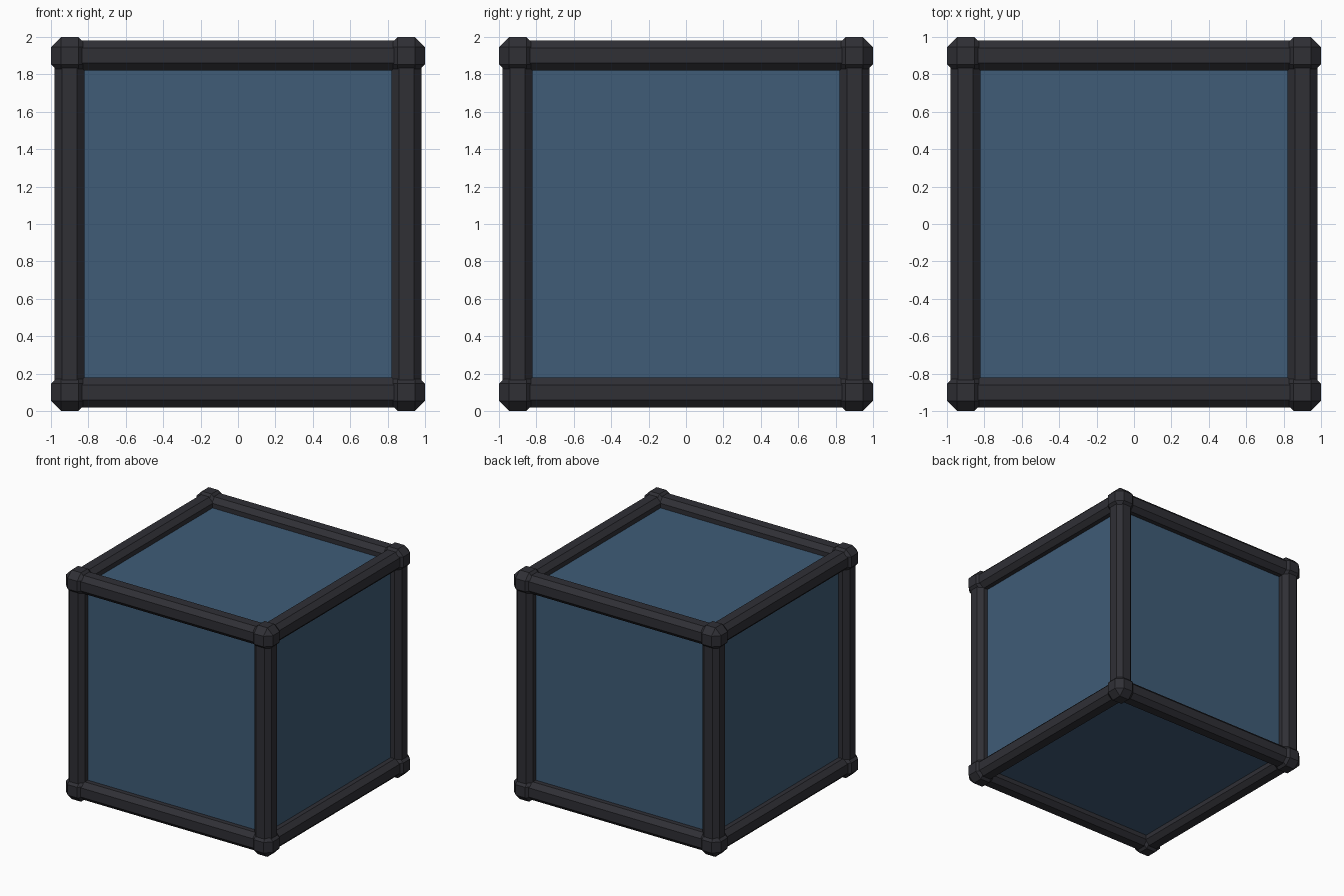
import bpy, bmesh
from itertools import product
from mathutils import Vector

if "Cube" in bpy.data.objects:
    bpy.data.objects.remove(bpy.data.objects["Cube"])

C = 0.9      # distance of the frame's centre lines from the cube centre
MID = 1.0    # height of the cube centre


def material(name, rgb):
    m = bpy.data.materials.new(name)
    m.diffuse_color = (*rgb, 1)
    m.use_nodes = True
    m.node_tree.nodes["Principled BSDF"].inputs["Base Color"].default_value = m.diffuse_color
    return m


frame_mat = material("dark grey frame", (0.029, 0.029, 0.036))
panel_mat = material("blue panel", (0.050, 0.107, 0.185))


def box(name, centre, size, mat, bevel=0, along=None):
    """Box with chamfered edges; with along set, only edges on that axis are cut."""
    bm = bmesh.new()
    bmesh.ops.create_cube(bm, size=1)
    bmesh.ops.scale(bm, vec=Vector(size), verts=bm.verts)
    if bevel:
        edges = [e for e in bm.edges if along is None
                 or abs(e.verts[0].co[along] - e.verts[1].co[along]) > 1e-4]
        bmesh.ops.bevel(bm, geom=edges, offset=bevel, segments=1,
                        affect='EDGES', profile=0.5)
    mesh = bpy.data.meshes.new(name)
    bm.to_mesh(mesh)
    bm.free()
    mesh.materials.append(mat)
    obj = bpy.data.objects.new(name, mesh)
    obj.location = centre
    bpy.context.collection.objects.link(obj)
    return obj


# Six flat panels, outer face on the frame's centre plane
for axis, side in product(range(3), (-1, 1)):
    pos, size = [0, 0, MID], [2 * C - 0.04] * 3
    pos[axis] += side * (C - 0.02)
    size[axis] = 0.04
    box("panel", pos, size, panel_mat)

# Twelve eight-sided bars along the cube edges
for axis, a, b in product(range(3), (-C, C), (-C, C)):
    pos, size = [a, b], [0.16] * 3
    pos.insert(axis, 0)
    pos[2] += MID
    size[axis] = 2 * C
    box("frame_bar", pos, size, frame_mat, 0.04, axis)

# Eight chamfered corner joints
for x, y, z in product((-C, C), repeat=3):
    box("corner_joint", (x, y, z + MID), (0.2, 0.2, 0.2), frame_mat, 0.054)
